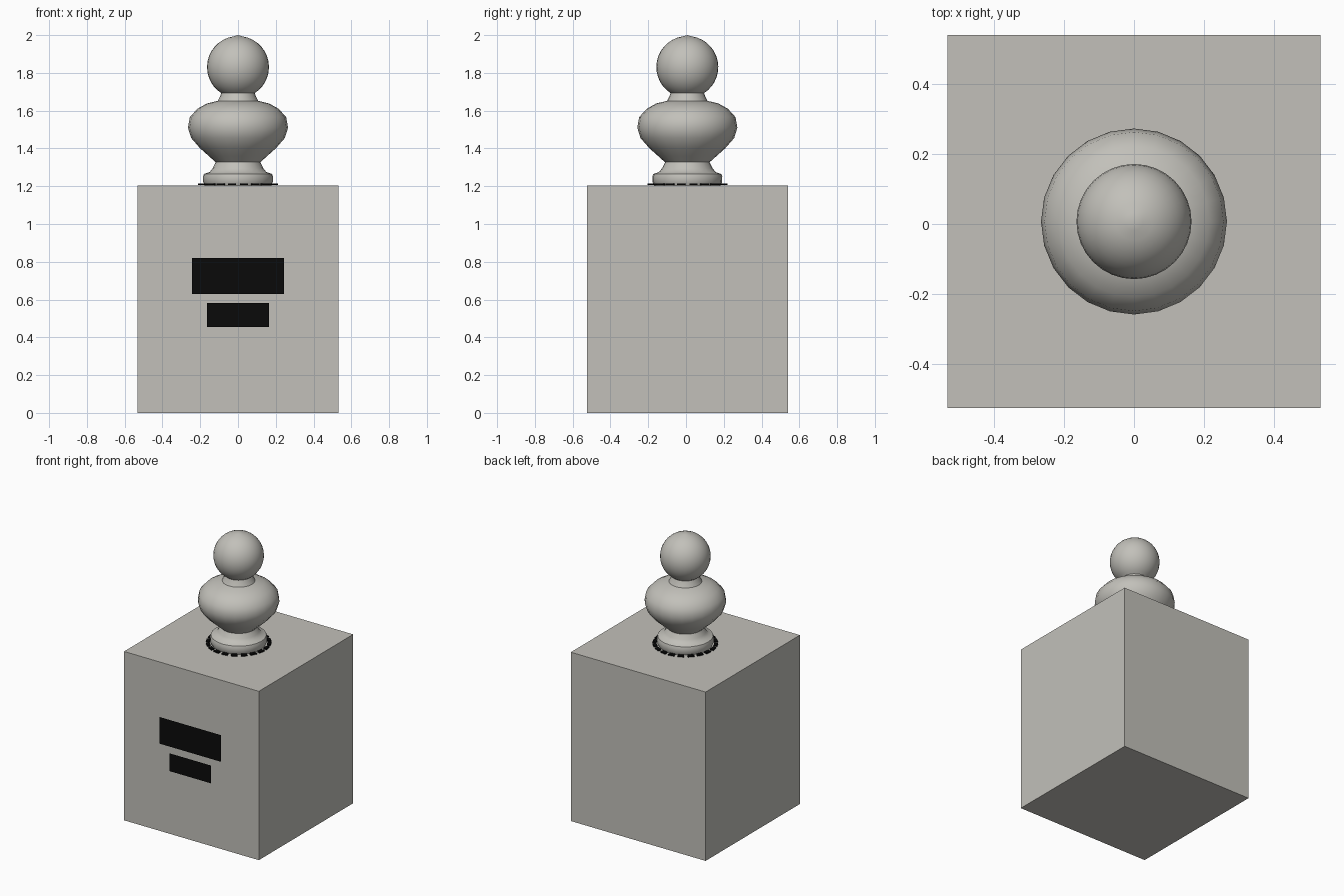
import bpy, bmesh, math

cube = bpy.data.objects.get("Cube")
if cube:
    bpy.data.objects.remove(cube, do_unlink=True)

CY = 0.007      # axis of the post; the plaques stand proud of its front
HALF = 0.532    # half width of the block
TOP = 1.205     # top of the block


def material(name, color):
    m = bpy.data.materials.new(name)
    m.use_nodes = True
    m.diffuse_color = color
    m.node_tree.nodes["Principled BSDF"].inputs["Base Color"].default_value = color
    return m


STONE = material("warm grey stone", (0.54, 0.53, 0.49, 1))
BLACK = material("black", (0.003, 0.003, 0.003, 1))


def add_object(name, bm, mat, smooth=False):
    bmesh.ops.recalc_face_normals(bm, faces=bm.faces)
    mesh = bpy.data.meshes.new(name)
    bm.to_mesh(mesh)
    bm.free()
    mesh.materials.append(mat)
    obj = bpy.data.objects.new(name, mesh)
    bpy.context.collection.objects.link(obj)
    if smooth:
        bpy.ops.object.select_all(action='DESELECT')
        obj.select_set(True)
        bpy.context.view_layer.objects.active = obj
        bpy.ops.object.shade_smooth_by_angle(angle=math.radians(35))
    return obj


def lathe(name, profile, sides):
    """Turn a (radius, height) profile about the post's axis."""
    bm = bmesh.new()
    verts = [bm.verts.new((r, 0, z)) for r, z in profile]
    edges = [bm.edges.new(pair) for pair in zip(verts, verts[1:])]
    bmesh.ops.spin(bm, geom=verts + edges, cent=(0, 0, 0), axis=(0, 0, 1),
                   angle=math.tau, steps=sides, use_duplicate=False)
    bmesh.ops.remove_doubles(bm, verts=bm.verts, dist=1e-4)
    bmesh.ops.translate(bm, verts=bm.verts, vec=(0, CY, 0))
    return add_object(name, bm, STONE, smooth=True)


# Square block
bm = bmesh.new()
bmesh.ops.create_cube(bm, size=1)
bmesh.ops.scale(bm, verts=bm.verts, vec=(2 * HALF, 2 * HALF, TOP))
bmesh.ops.translate(bm, verts=bm.verts, vec=(0, CY, TOP / 2))
add_object("block", bm, STONE)

# Turned finial: foot, bulging body with collar, ball
lathe("finial_foot", [(0, TOP), (0.176, TOP), (0.184, 1.222), (0.185, 1.25),
                      (0.180, 1.265), (0.150, 1.275), (0.134, 1.295),
                      (0.118, 1.327), (0, 1.327)], 24)
lathe("finial_body", [(0, 1.327), (0.118, 1.327), (0.155, 1.36), (0.20, 1.40),
                      (0.248, 1.455), (0.265, 1.51), (0.255, 1.566),
                      (0.215, 1.61), (0.165, 1.638), (0.107, 1.652),
                      (0.095, 1.675), (0.086, 1.70), (0, 1.70)], 24)
ball = [(0.164 * math.sin(a), 1.831 - 0.164 * math.cos(a))
        for a in (math.radians(31 + 140 * i / 14) for i in range(15))]
lathe("finial_ball", [(0, ball[0][1])] + ball + [(0, 2.0)], 32)

# Ring of dark dashes around the foot
bm = bmesh.new()
DASHES = 20
for i in range(DASHES):
    mid = math.tau * (i + 0.5) / DASHES
    half = math.tau / DASHES * 0.32
    rings = [[bm.verts.new((r * math.cos(a), CY + r * math.sin(a), z))
              for r, a in ((0.188, mid - half), (0.212, mid - half),
                           (0.212, mid + half), (0.188, mid + half))]
             for z in (TOP + 0.001, TOP + 0.010)]
    low, high = rings
    bm.faces.new(low[::-1])
    bm.faces.new(high)
    for k in range(4):
        n = (k + 1) % 4
        bm.faces.new((low[k], low[n], high[n], high[k]))
add_object("dash_ring", bm, BLACK)


# Two flat plaques just in front of the block
def plaque(name, half_width, z0, z1):
    bm = bmesh.new()
    y = -0.539
    bm.faces.new([bm.verts.new(p) for p in (
        (-half_width, y, z0), (half_width, y, z0),
        (half_width, y, z1), (-half_width, y, z1))])
    obj = add_object(name, bm, BLACK)
    if obj.data.polygons[0].normal.y > 0:
        obj.data.flip_normals()


plaque("upper_plaque", 0.243, 0.63, 0.82)
plaque("lower_plaque", 0.164, 0.455, 0.582)
